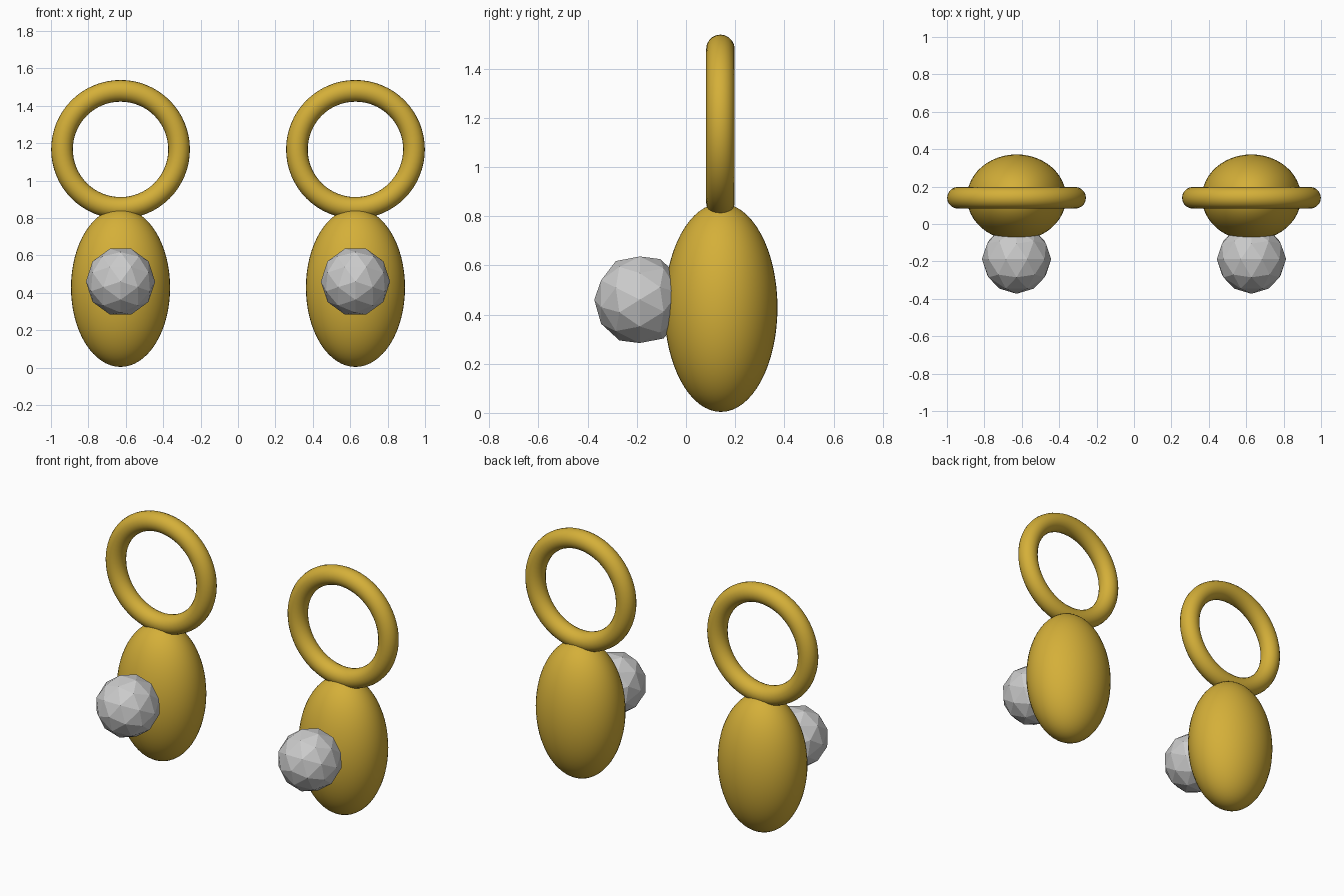
import bpy
from math import radians

if "Cube" in bpy.data.objects:
    bpy.data.objects.remove(bpy.data.objects["Cube"])

gold = bpy.data.materials.new("gold")
gold.diffuse_color = (0.66, 0.43, 0.04, 1)
gold.use_nodes = True
gold.node_tree.nodes["Principled BSDF"].inputs["Base Color"].default_value = gold.diffuse_color


def finish(name, mat=None, smooth=True):
    ob = bpy.context.object
    ob.name = name
    bpy.ops.object.transform_apply(location=False, rotation=True, scale=True)
    if mat:
        ob.data.materials.append(mat)
    if smooth:
        bpy.ops.object.shade_smooth()
    return ob


for side, x in (("left", -0.628), ("right", 0.628)):
    # upright hoop
    bpy.ops.mesh.primitive_torus_add(
        location=(x, 0.14, 1.167), rotation=(radians(90), 0, 0),
        major_radius=0.313, minor_radius=0.058,
        major_segments=64, minor_segments=20)
    finish(f"{side}_hoop", gold)

    # egg-shaped drop below the hoop
    bpy.ops.mesh.primitive_uv_sphere_add(
        segments=48, ring_count=32, radius=1, location=(x, 0.142, 0.428))
    bpy.context.object.scale = (0.265, 0.23, 0.424)
    finish(f"{side}_drop", gold)

    # faceted stone set in the front, pole facing forward
    bpy.ops.mesh.primitive_ico_sphere_add(
        subdivisions=2, radius=0.185, location=(x, -0.188, 0.46),
        rotation=(radians(90), radians(90), 0))
    finish(f"{side}_stone", smooth=False)
